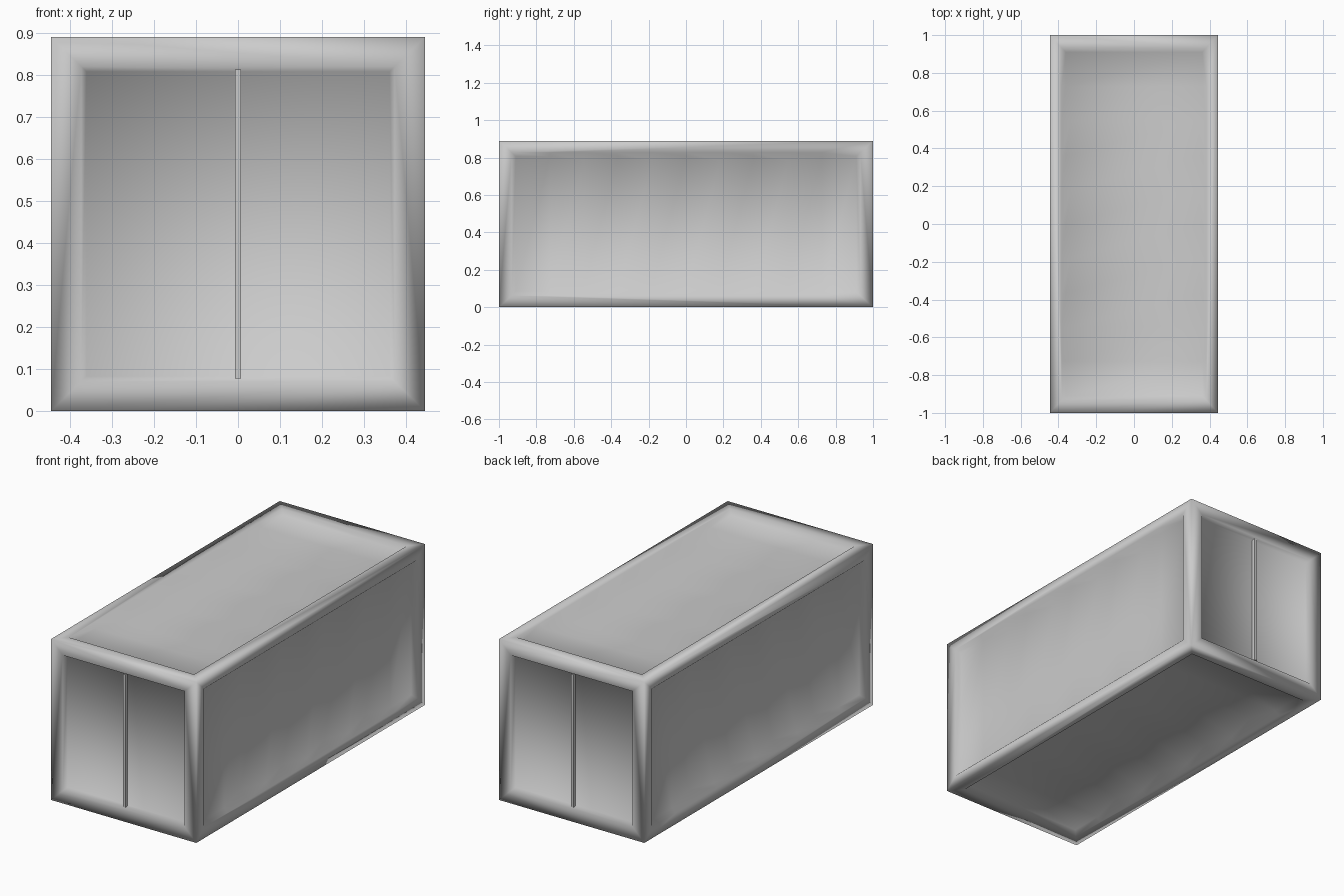
import bpy, bmesh
from mathutils import Vector

if "Cube" in bpy.data.objects:
    bpy.data.objects.remove(bpy.data.objects["Cube"])

HX, HY, HZ = 0.445, 1.0, 0.445      # half sizes
STEPS = 10                          # corrugation folds along each long wall
LIP = 0.062                         # flat width of the frame
SHALLOW, DEEP = 0.022, 0.047        # wall recess at ridges / valleys

bm = bmesh.new()


def add_face(points, out):
    """Add a polygon, wound so that it faces the outward direction."""
    f = bm.faces.new([bm.verts.new(p) for p in points])
    f.normal_update()
    if f.normal.dot(out) < 0:
        f.normal_flip()


def recessed_side(place, out, hu, hv, lip_u, lip_v, depth, slope):
    """Frame face, sloped lip and recessed (folded) panel of one box side.
    place(u, v, d) maps panel coordinates and depth to space; depth lists the folds along v."""
    n = len(depth) - 1
    inner_v = hv - lip_v
    end_v = inner_v - depth[0] * slope
    vs = [-end_v + 2 * end_v * i / n for i in range(n + 1)]
    top_v = [-inner_v] + vs[1:-1] + [inner_v]
    iu = hu - lip_u
    for s in (-1, 1):
        rim = [place(s * iu, v, 0) for v in top_v]
        low = [place(s * (iu - d * slope), v, d) for v, d in zip(vs, depth)]
        # long frame strip and its slope
        add_face([place(s * hu, -hv, 0), place(s * hu, hv, 0)] + rim[::-1], out)
        for i in range(n):
            add_face([rim[i], rim[i + 1], low[i + 1], low[i]], out)
        # end frame strip and its slope
        e = iu - depth[0] * slope
        add_face([place(-hu, s * hv, 0), place(hu, s * hv, 0),
                  place(iu, s * inner_v, 0), place(-iu, s * inner_v, 0)], out)
        add_face([place(-iu, s * inner_v, 0), place(iu, s * inner_v, 0),
                  place(e, s * end_v, depth[0]), place(-e, s * end_v, depth[0])], out)
    # panel
    for i in range(n):
        a, b = iu - depth[i] * slope, iu - depth[i + 1] * slope
        add_face([place(-a, vs[i], depth[i]), place(a, vs[i], depth[i]),
                  place(b, vs[i + 1], depth[i + 1]), place(-b, vs[i + 1], depth[i + 1])], out)


folds = [DEEP if i % 2 == 0 and 0 < i < STEPS else SHALLOW for i in range(STEPS + 1)]
for s in (-1, 1):
    # side walls
    recessed_side(lambda u, v, d: Vector((s * (HX - d), v, HZ + u)), Vector((s, 0, 0)),
                  HZ, HY, LIP, LIP + 0.006, folds, 1.0)
    # roof and floor
    recessed_side(lambda u, v, d: Vector((u, v, HZ + s * (HZ - d))), Vector((0, 0, s)),
                  HX, HY, LIP, LIP + 0.006, folds, 1.0)
    # door ends
    recessed_side(lambda u, v, d: Vector((u, s * (HY - d), HZ + v)), Vector((0, s, 0)),
                  HX, HZ, 0.072, 0.07, [0.025, 0.025], 0.5)

bmesh.ops.remove_doubles(bm, verts=bm.verts, dist=0.0005)
bmesh.ops.recalc_face_normals(bm, faces=bm.faces)
for f in bm.faces:
    f.smooth = True
mesh = bpy.data.meshes.new("container_body")
bm.to_mesh(mesh)
bm.free()
bpy.context.collection.objects.link(bpy.data.objects.new("container_body", mesh))

# raised strip between the two doors at each end
for s, name in ((-1, "front_door_divider"), (1, "back_door_divider")):
    bpy.ops.mesh.primitive_cube_add(size=1, location=(0, s * 0.985, HZ))
    strip = bpy.context.object
    strip.name = name
    strip.scale = (0.015, 0.022, 0.735)
